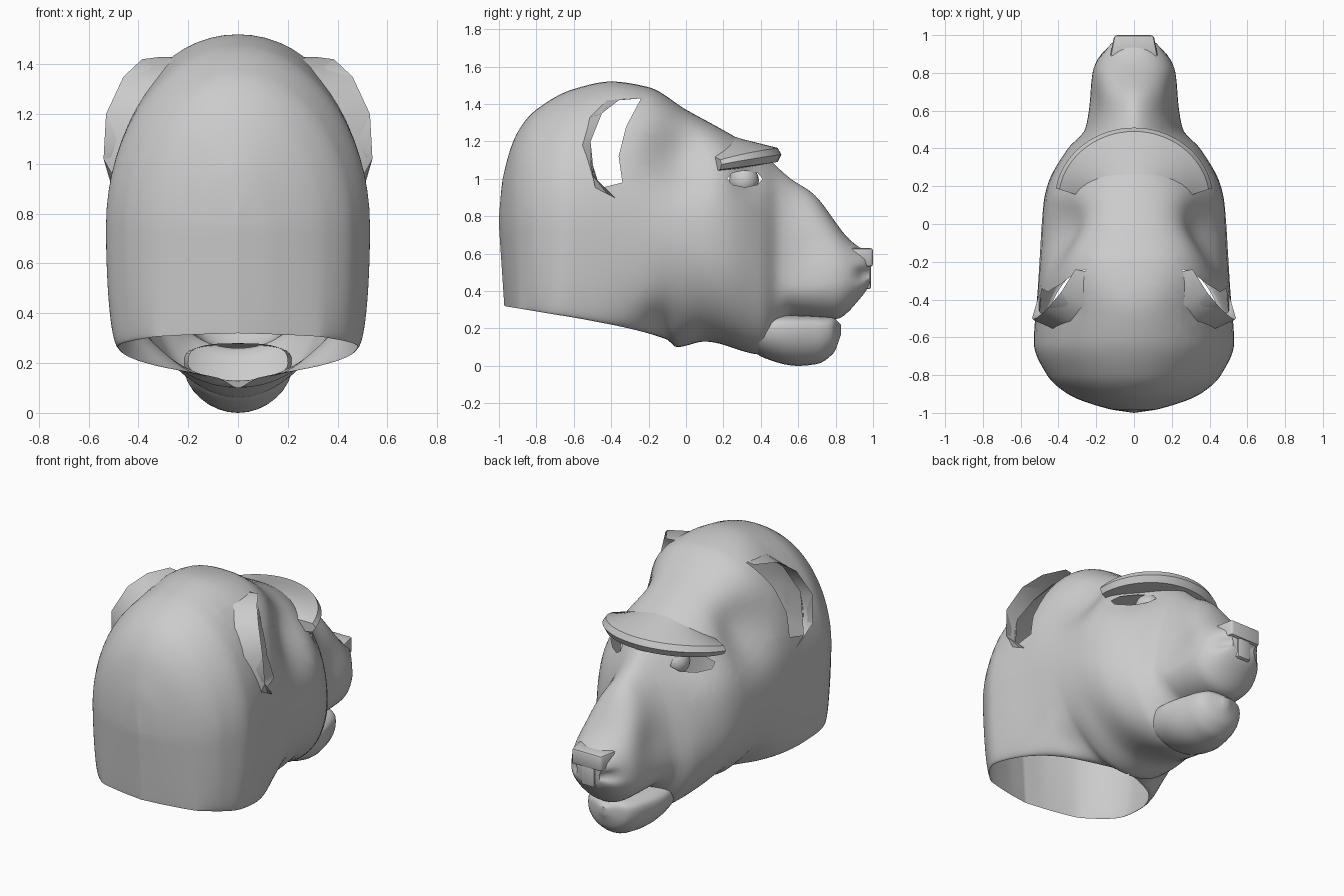
import bpy, bmesh, math
from mathutils import Vector

old = bpy.data.objects.get("Cube")
if old:
    bpy.data.objects.remove(old, do_unlink=True)

grey = bpy.data.materials.new("plain grey")
grey.use_nodes = True
grey.diffuse_color = (0.6, 0.6, 0.6, 1)
grey.node_tree.nodes["Principled BSDF"].inputs["Base Color"].default_value = grey.diffuse_color


def finish(name, bm, angle=40):
    bmesh.ops.remove_doubles(bm, verts=bm.verts[:], dist=0.0005)
    bmesh.ops.recalc_face_normals(bm, faces=bm.faces[:])
    mesh = bpy.data.meshes.new(name)
    bm.to_mesh(mesh)
    bm.free()
    mesh.materials.append(grey)
    ob = bpy.data.objects.new(name, mesh)
    bpy.context.collection.objects.link(ob)
    bpy.ops.object.select_all(action='DESELECT')
    ob.select_set(True)
    bpy.context.view_layer.objects.active = ob
    bpy.ops.object.shade_smooth_by_angle(angle=math.radians(angle))


def curve(points, t):
    """Smooth monotone interpolation through (position, value) points."""
    if t <= points[0][0]:
        return points[0][1]
    if t >= points[-1][0]:
        return points[-1][1]
    slope = [(b[1] - a[1]) / (b[0] - a[0]) for a, b in zip(points, points[1:])]
    tan = [slope[0]]
    for a, b in zip(slope, slope[1:]):
        tan.append(2 * a * b / (a + b) if a * b > 0 else 0)
    tan.append(slope[-1])
    i = max(k for k in range(len(slope)) if points[k][0] <= t)
    h = points[i + 1][0] - points[i][0]
    u = (t - points[i][0]) / h
    v = 1 - u
    return (points[i][1] * (1 + 2 * u) * v * v + points[i + 1][1] * u * u * (3 - 2 * u)
            + h * (tan[i] * u * v * v - tan[i + 1] * u * u * v))


def grid(bm, rows):
    rows = [[bm.verts.new(p) for p in row] for row in rows]
    for a, b in zip(rows, rows[1:]):
        for j in range(len(a) - 1):
            bm.faces.new((a[j], a[j + 1], b[j + 1], b[j]))
    return rows


def section(form, y, half=16):
    """Arch from one lower edge over the top to the other."""
    top, wide, mid, low, gap, power = (curve(form[k], y) for k in
                                       ("top", "width", "middle", "bottom", "gap", "power"))
    right = []
    for k in range(-half, half + 1):
        a = math.pi / 2 * k / half
        c = max(math.cos(a), 0)
        s = abs(math.sin(a))
        if k < 0:
            right.append((gap + (wide - gap) * c, y, mid - (mid - low) * s))
        else:
            right.append((wide * c ** (2 / power), y, mid + (top - mid) * s ** (2 / power)))
    right[-1] = (0, y, top)
    return right + [(-x, y, z) for x, y, z in reversed(right[:-1])]


def cut_hole(bm, poly):
    """Cut a convex (y, z) outline through both sides and remove its inside."""
    centre = Vector((0, sum(p[0] for p in poly) / len(poly), sum(p[1] for p in poly) / len(poly)))
    sides = list(zip(poly, poly[1:] + poly[:1]))
    for a, b in sides:
        faces = [f for f in bm.faces
                 if (Vector((0, *f.calc_center_median().yz)) - centre).length < 0.25]
        geom = set(faces)
        for f in faces:
            geom.update(f.verts)
            geom.update(f.edges)
        bmesh.ops.bisect_plane(bm, geom=list(geom), dist=1e-5, plane_co=(0, *a),
                               plane_no=(0, a[1] - b[1], b[0] - a[0]))

    def inside(p):
        turns = [(b[0] - a[0]) * (p.z - a[1]) - (b[1] - a[1]) * (p.y - a[0]) for a, b in sides]
        return min(turns) > 0 or max(turns) < 0
    gone = [f for f in bm.faces if inside(f.calc_center_median())]
    bmesh.ops.delete(bm, geom=gone, context='FACES')


# Head shell: profiles along its length, open at the neck
head = {
    "top": [(-1, .8), (-.98, 1), (-.9, 1.25), (-.8, 1.37), (-.6, 1.48), (-.4, 1.52), (-.2, 1.49),
            (0, 1.37), (.2, 1.26), (.4, 1.14), (.56, 1), (.68, .92), (.88, .67), (.98, .6)],
    "width": [(-1, 0), (-.98, .13), (-.9, .35), (-.8, .46), (-.63, .53), (-.35, .51), (.1, .48),
              (.2, .46), (.4, .35), (.5, .26), (.6, .24), (.8, .22), (.95, .14), (.98, .1)],
    "middle": [(-1, .75), (-.4, .75), (.3, .58), (.6, .43), (.98, .48)],
    "bottom": [(-1, .32), (-.5, .24), (-.1, .14), (-.05, .1), (.1, .13), (.41, .06),
               (.56, .26), (.8, .25), (.94, .37), (.98, .43)],
    "gap": [(-1, 0), (-.97, .15), (-.9, .34), (-.65, .48), (-.5, .46), (-.25, .33), (-.05, 0)],
    "power": [(-1, 2), (-.5, 2), (-.2, 2.4), (.1, 2.4), (.5, 1.7), (.98, 2.5)],
}
bm = bmesh.new()
count = 110
rings = grid(bm, [section(head, -1 + 1.98 * (i / count) ** 1.5) for i in range(count + 1)])
bm.faces.new(rings[-1])
# Sculpted hollows as (y, z, radius, depth): sockets, nostrils, muzzle, temples, neck
hollows = ((.33, 1, .09, .035), (.95, .49, .035, .05), (.66, .62, .12, .015),
           (-.03, 1.12, .19, .11), (-.16, .22, .1, .04))
for v in bm.verts:
    for hy, hz, radius, depth in hollows:
        d2 = (v.co.y - hy) ** 2 + (v.co.z - hz) ** 2
        push = depth * math.exp(-d2 / radius ** 2)
        v.co.x -= math.copysign(min(push, abs(v.co.x) * .6), v.co.x)
    # The nape leans in toward the neck edge
    lean = min(max((.75 - v.co.z) / .45, 0), 1) * max((-.7 - v.co.y) / .3, 0)
    v.co.y += .03 * lean
# Ear opening: quads between its front and back edges
ear_front = [(-.24, 1.43), (-.32, 1.28), (-.36, 1.12), (-.34, .98)]
ear_back = [(-.4, 1.42), (-.49, 1.33), (-.53, 1.18), (-.46, .95)]
for i in range(3):
    cut_hole(bm, [ear_front[i], ear_back[i], ear_back[i + 1], ear_front[i + 1]])
# Eye opening: an almond
cut_hole(bm, [(.315 + .095 * math.cos(k * math.pi / 4), 1 + .045 * math.sin(k * math.pi / 4))
              for k in range(8)])
finish("head_shell", bm)

# Lower jaw, rooted inside the cheeks
jaw = {
    "top": [(.34, .28), (.78, .26), (.83, .22)],
    "width": [(.34, .2), (.5, .22), (.7, .18), (.78, .14), (.83, .02)],
    "middle": [(.34, .2), (.83, .19)],
    "bottom": [(.34, .12), (.4, .05), (.6, 0), (.7, .01), (.79, .07), (.83, .17)],
    "gap": [(.34, 0), (.83, 0)],
    "power": [(.34, 3), (.83, 3)],
}
bm = bmesh.new()
rings = grid(bm, [section(jaw, .83 - .49 * (i / 26) ** 1.5, 8) for i in range(27)])
bm.faces.new(rings[0])
finish("lower_jaw", bm)

# Brow ridge: a visor swept round an arc and blended into the forehead
profile = ((-.3, .12), (-.2, .09), (-.02, .045), (0, .01), (-.02, -.03), (-.14, -.05), (-.3, -.05))
bm = bmesh.new()
rows = []
for i in range(33):
    s = -1 + i / 16
    a = math.radians(72) * s
    row = []
    for dr, dz in profile:
        r = .455 - .02 * s ** 4 + dr
        row.append((r * math.sin(a), .055 + r * math.cos(a),
                    1.12 - .05 * s * s + dz * (1 - .3 * s ** 4)))
    rows.append(row)
rings = grid(bm, rows)
for end in (rings[0], rings[-1]):
    bm.faces.new(end)
finish("brow_ridge", bm)


# Ear rims: thin flared flaps behind the ear openings
def surface_x(y, z):
    top, wide, mid, power = (curve(head[k], y) for k in ("top", "width", "middle", "power"))
    return wide * max(0, 1 - (abs(z - mid) / (top - mid)) ** power) ** (1 / power)


root = [(-.25, 1.43)] + ear_back + [(-.38, .9)]
rim = [(.31, -.24, 1.43), (.385, -.36, 1.42), (.46, -.45, 1.35), (.53, -.51, 1.2),
       (.54, -.5, 1.02), (.49, -.39, .88)]
for side, name in ((1, "left_ear_rim"), (-1, "right_ear_rim")):
    bm = bmesh.new()
    inner = [(side * surface_x(y, z), y, z) for y, z in root]
    outer = [(side * x, y, z) for x, y, z in rim]
    back = [(side * (surface_x(y - .025, z) - .003), y - .025, z) for y, z in root]
    grid(bm, [inner, outer, back])
    finish(name, bm, 50)

# Eyeballs set behind the lids
for side, name in ((1, "left_eye"), (-1, "right_eye")):
    bm = bmesh.new()
    bmesh.ops.create_uvsphere(bm, u_segments=20, v_segments=12, radius=.08)
    bmesh.ops.translate(bm, verts=bm.verts[:], vec=(side * .15, .31, .99))
    finish(name, bm)


# Nose pad and septum: tapered bevelled blocks
def block(name, half_x, front, low, high):
    bm = bmesh.new()
    bmesh.ops.create_cube(bm, size=1)
    for v in bm.verts:
        ahead = v.co.y > 0
        v.co = (v.co.x * 2 * half_x * (.8 if ahead else 1),
                front if ahead else .87, high if v.co.z > 0 else low)
    bmesh.ops.bevel(bm, geom=bm.edges[:], offset=.015, segments=2, affect='EDGES', profile=.5)
    finish(name, bm)


block("nose_pad", .13, 1, .53, .63)
block("nose_septum", .06, .99, .41, .57)
